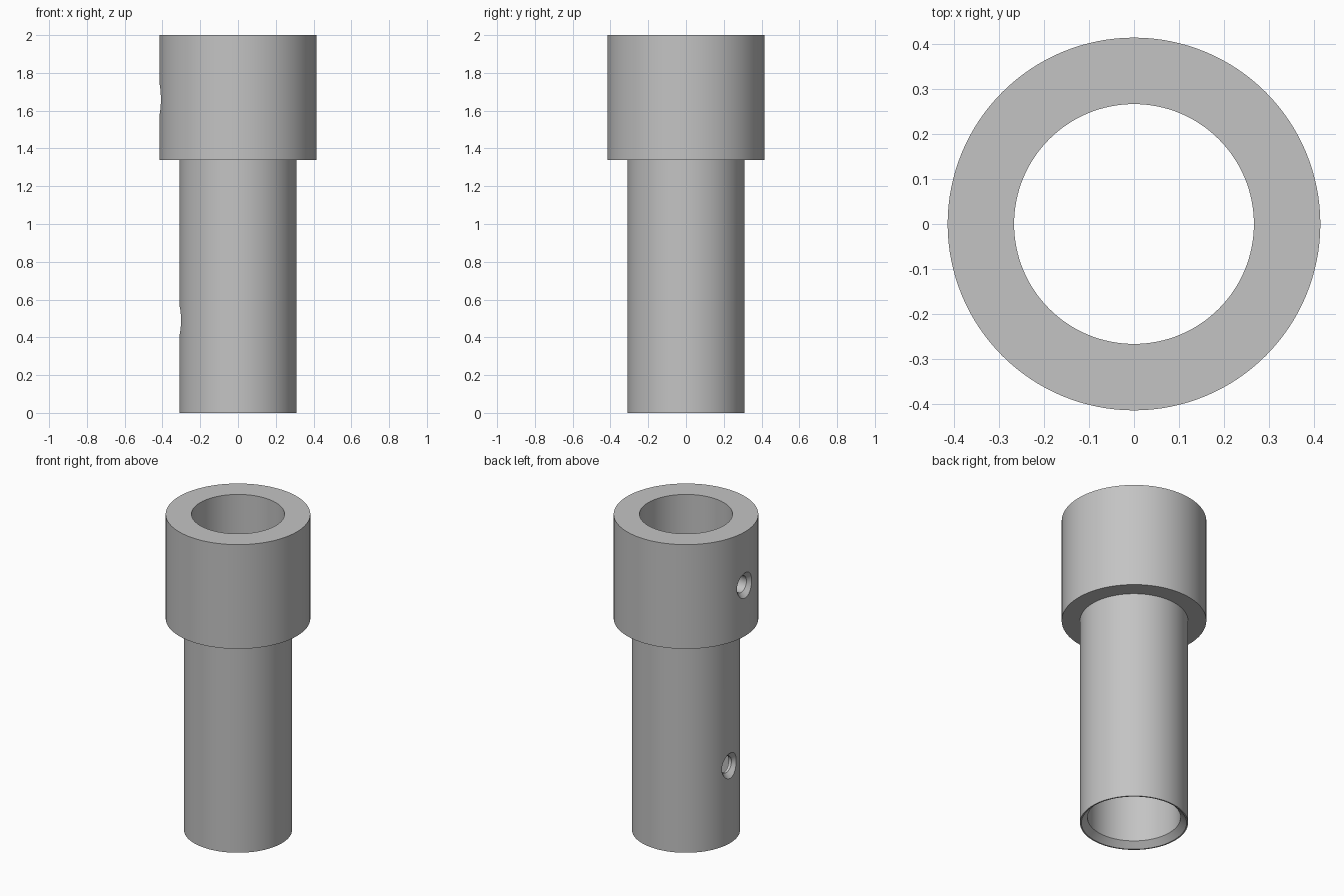
import bpy, bmesh
from math import radians, tau
from mathutils import Matrix, Vector

cube = bpy.data.objects.get("Cube")
if cube:
    bpy.data.objects.remove(cube, do_unlink=True)

TUBE_R, COLLAR_R, BORE_R = 0.31, 0.415, 0.267
COLLAR_Z, HEIGHT = 1.34, 2.0
HOLE_R, SINK_R = 0.052, 0.08

grey = bpy.data.materials.new("plain grey")
grey.use_nodes = True
grey.diffuse_color = (0.55, 0.55, 0.55, 1)
grey.node_tree.nodes["Principled BSDF"].inputs["Base Color"].default_value = grey.diffuse_color


def lathe(name, profile, steps, closed):
    """Revolve (radius, height) points around z."""
    bm = bmesh.new()
    verts = [bm.verts.new((r, 0, z)) for r, z in profile]
    edges = [bm.edges.new(pair) for pair in zip(verts, verts[1:])]
    if closed:
        edges.append(bm.edges.new((verts[-1], verts[0])))
    bmesh.ops.spin(bm, geom=verts + edges, cent=(0, 0, 0), axis=(0, 0, 1),
                   angle=tau, steps=steps)
    bmesh.ops.remove_doubles(bm, verts=bm.verts, dist=1e-5)
    bmesh.ops.recalc_face_normals(bm, faces=bm.faces)
    mesh = bpy.data.meshes.new(name)
    bm.to_mesh(mesh)
    bm.free()
    mesh.materials.append(grey)
    obj = bpy.data.objects.new(name, mesh)
    bpy.context.collection.objects.link(obj)
    return obj


# Stepped sleeve with a straight bore and a chamfered lower mouth
chamfer = 0.035
sleeve = lathe("stepped_sleeve", [
    (BORE_R + chamfer, 0), (TUBE_R, 0), (TUBE_R, COLLAR_Z), (COLLAR_R, COLLAR_Z),
    (COLLAR_R, HEIGHT), (BORE_R, HEIGHT), (BORE_R, chamfer)], 128, True)

# Countersunk screw holes through the -x wall
cutters = []
start, sink, extra = 0.2, SINK_R - HOLE_R, 0.02
for name, radius, z in (("collar_hole", COLLAR_R, 1.66), ("tube_hole", TUBE_R, 0.49)):
    depth = radius - start
    cutter = lathe(name + "_cutter", [
        (0, 0), (HOLE_R, 0), (HOLE_R, depth - sink),
        (SINK_R + extra, depth + extra), (0, depth + extra)], 48, False)
    cutter.data.transform(Matrix.Translation(Vector((-start, 0, z)))
                          @ Matrix.Rotation(radians(-90), 4, "Y"))
    cutter.hide_render = True
    mod = sleeve.modifiers.new(name, "BOOLEAN")
    mod.operation, mod.solver, mod.object = "DIFFERENCE", "EXACT", cutter
    cutters.append(cutter)

# Bake the holes, drop the cutters and smooth the round walls
bpy.ops.object.select_all(action="DESELECT")
bpy.context.view_layer.objects.active = sleeve
sleeve.select_set(True)
for mod in list(sleeve.modifiers):
    bpy.ops.object.modifier_apply(modifier=mod.name)
for cutter in cutters:
    bpy.data.objects.remove(cutter, do_unlink=True)
bpy.ops.object.shade_smooth_by_angle(angle=radians(30))
